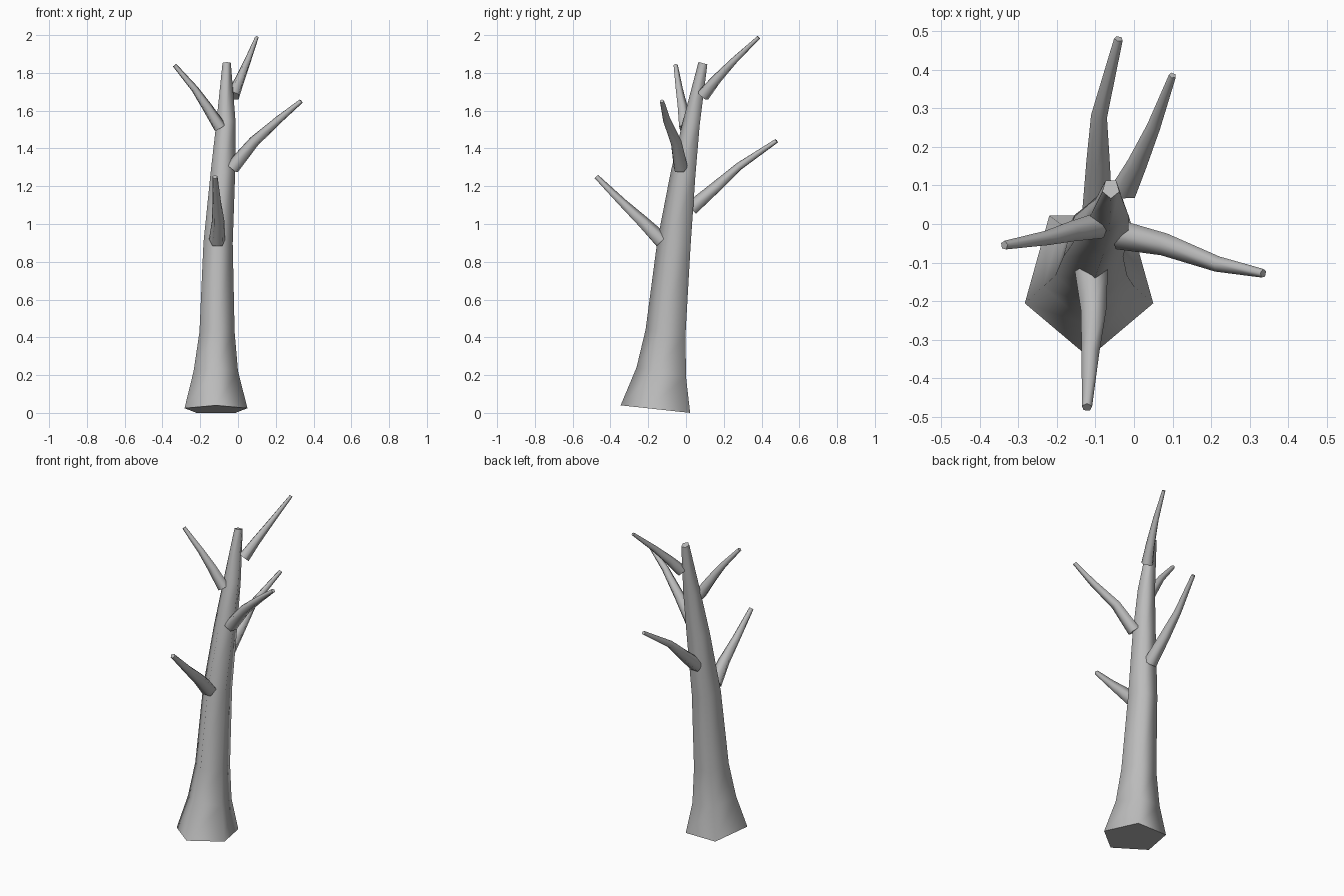
import bpy, bmesh, math
from mathutils import Vector

SIDES = 5

if "Cube" in bpy.data.objects:
    bpy.data.objects.remove(bpy.data.objects["Cube"], do_unlink=True)

# Bark colour
bark = bpy.data.materials.new("grey bark")
bark.use_nodes = True
grey = (0.5, 0.5, 0.5, 1)
bark.diffuse_color = grey
bark.node_tree.nodes["Principled BSDF"].inputs["Base Color"].default_value = grey


def loft(name, rings):
    """Skin a list of point rings, smooth along the sides and sharp at the capped ends."""
    bm = bmesh.new()
    loops = [[bm.verts.new(p) for p in ring] for ring in rings]
    for low, high in zip(loops, loops[1:]):
        for i in range(SIDES):
            j = (i + 1) % SIDES
            bm.faces.new((low[i], low[j], high[j], high[i])).smooth = True
    for cap in (loops[0][::-1], loops[-1]):
        face = bm.faces.new(cap)
        for edge in face.edges:
            edge.smooth = False
    bmesh.ops.recalc_face_normals(bm, faces=bm.faces)
    mesh = bpy.data.meshes.new(name)
    bm.to_mesh(mesh)
    bm.free()
    mesh.materials.append(bark)
    obj = bpy.data.objects.new(name, mesh)
    bpy.context.collection.objects.link(obj)
    return obj


def trunk_ring(left, right, front, back, z_front, z_back):
    """Pentagon with one corner forward, fitted to the given extents."""
    points = []
    for i in range(SIDES):
        a = math.tau * i / SIDES - math.pi / 2
        x = (left + right) / 2 + (right - left) / 2 * math.cos(a) / math.cos(math.pi / 10)
        t = (math.sin(a) + 1) / (1 + math.cos(math.pi / 5))
        points.append((x, front + (back - front) * t, z_front + (z_back - z_front) * t))
    return points


def branch(name, path, r_start, r_end):
    """Tapered pentagonal limb following the path."""
    pts = [Vector(p) for p in path]
    rings = []
    for k, p in enumerate(pts):
        along = (pts[min(k + 1, len(pts) - 1)] - pts[max(k - 1, 0)]).normalized()
        side = along.cross(Vector((0, 0, 1))).normalized()
        up = side.cross(along)
        r = r_start + (r_end - r_start) * k / (len(pts) - 1)
        angles = [math.tau * i / SIDES for i in range(SIDES)]
        rings.append([p + r * (up * math.cos(a) + side * math.sin(a)) for a in angles])
    return loft(name, rings)


# Leaning trunk with a flared, tilted foot
loft("trunk", [trunk_ring(*r) for r in (
    (-.283, .05, -.346, .022, .04, 0),
    (-.235, 0, -.262, 0, .24, .19),
    (-.204, -.018, -.214, -.003, .44, .41),
    (-.183, -.028, -.152, .024, .91, .88),
    (-.145, -.015, -.08, .05, 1.28, 1.26),
    (-.114, -.013, -.015, .073, 1.55, 1.53),
    (-.082, -.038, .066, .113, 1.858, 1.845),
)])

# Bare branches, lowest first
branch("front_branch", [(-.11, -.13, .91), (-.105, -.23, 1.01),
                        (-.113, -.335, 1.11), (-.122, -.475, 1.25)], .045, .014)
branch("back_branch", [(-.095, .03, 1.08), (-.093, .167, 1.2),
                       (-.09, .283, 1.305), (-.04, .48, 1.44)], .042, .012)
branch("left_branch", [(-.03, -.03, 1.295), (.085, -.055, 1.435),
                       (.22, -.105, 1.555), (.335, -.128, 1.65)], .04, .012)
branch("right_branch", [(-.095, -.005, 1.51), (-.165, -.02, 1.62),
                        (-.23, -.037, 1.715), (-.336, -.055, 1.84)], .036, .012)
branch("top_branch", [(-.025, .09, 1.68), (.01, .16, 1.765),
                      (.052, .255, 1.865), (.1, .385, 1.988)], .036, .01)
